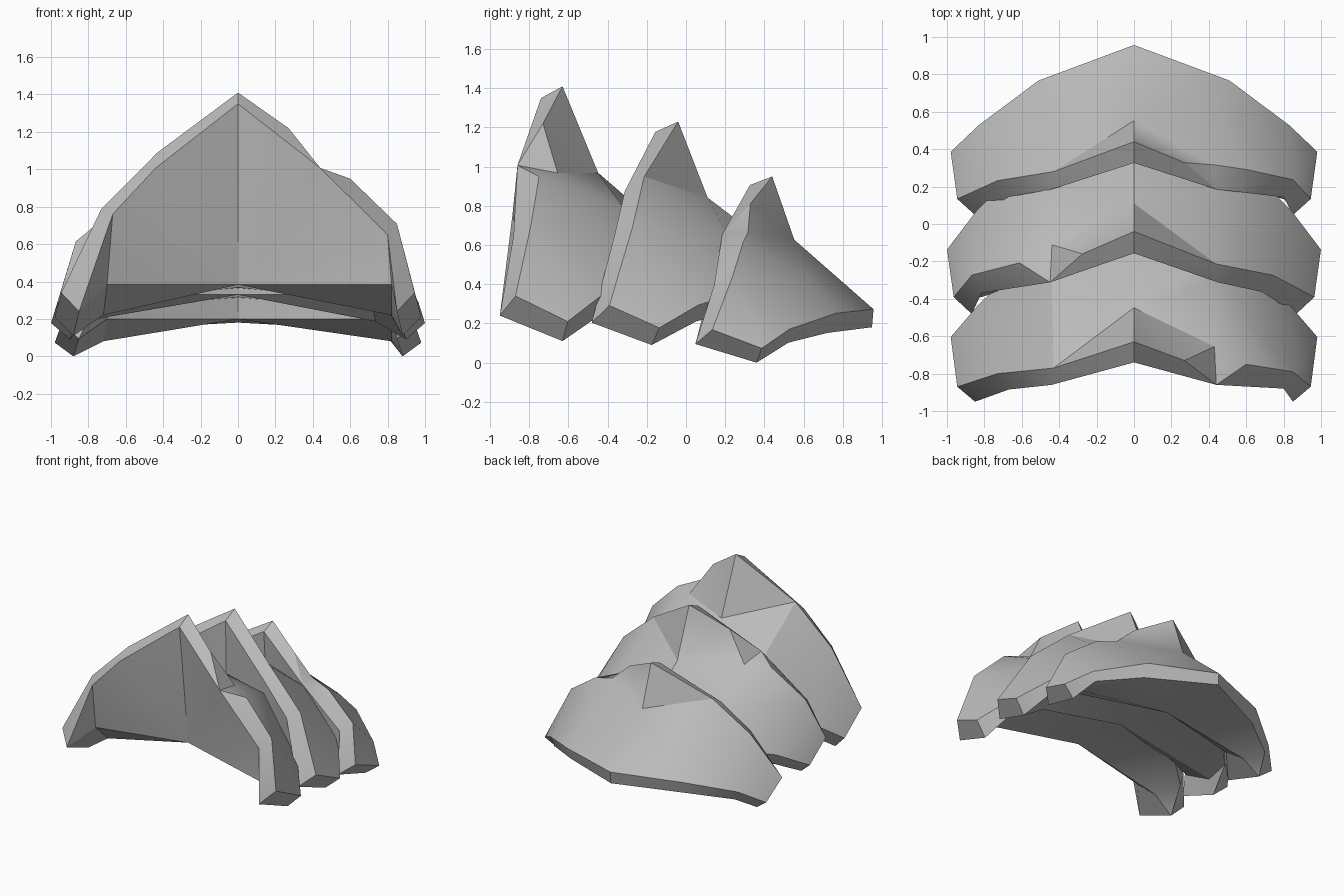
import bpy, bmesh, math

cube = bpy.data.objects.get("Cube")
if cube:
    bpy.data.objects.remove(cube, do_unlink=True)

grey = bpy.data.materials.new("plain_grey")
grey.use_nodes = True
colour = (0.5, 0.5, 0.5, 1)
grey.diffuse_color = colour
grey.node_tree.nodes["Principled BSDF"].inputs["Base Color"].default_value = colour

# Half plate outline: sideways, depth from the crest, height as a share of the plate
POINTS = dict(
    # inner and outer edges of the front rim
    in0=(0, -.11, .954), in1=(.44, -.23, .69), in2=(.67, -.255, .5), in3=(.85, -.32, .1),
    out0=(0, 0, 1), out1=(.43, -.14, .754), out2=(.73, -.17, .523), out3=(.945, -.24, .177),
    # bend at the top of the back surface
    mid0=(0, .14, .66),
    # upper and lower edges of the tail
    top0=(0, .574, .287), top1=(.51, .386, .266), top2=(.83, .154, .18), top3=(.98, .02, .077),
    low0=(0, .574, .19), low1=(.51, .35, .16), low2=(.8, .154, .107), low3=(.88, 0, 0),
    # arch under the plate
    apex=(0, 0, .21), arch=(.7, -.17, .21), heel=(.72, .01, .085))

# Changed points on the chipped side
CHIPPED = dict(in2=(.8, -.25, .415), out2=(.85, -.16, .46),
               arch=(.82, -.25, .21), heel=(.82, .01, .085),
               chip_a=(.27, -.1, .854), chip_b=(.6, -.12, .646))

# Faces of half a plate, by point name
FRONT = ["apex in0 in1", "apex in1 in2", "apex in2 arch", "arch in2 in3"]
UNDERSIDE = ["apex arch heel", "arch in3 low3 heel", "apex low0 low1", "apex low1 heel",
             "heel low1 low2", "heel low2 low3"]
LEG = ["in3 out3 top3 low3", "in2 out2 out3 in3", "out2 out3 top3 top2"]
BACK = ["mid0 top0 top1 mid1", "mid1 top1 top2", "mid1 top2 out2"]
TAIL = [f"top{i} low{i} low{i+1} top{i+1}" for i in range(3)]
BODY = FRONT + UNDERSIDE + LEG + BACK + TAIL
PLAIN_RIM = ["in0 out0 out1 in1", "in1 out1 out2 in2", "out0 mid0 out1",
             "out1 mid0 mid1", "out1 mid1 out2"]
CHIPPED_RIM = ["in0 out0 chip_a in1", "in1 chip_a chip", "in1 chip chip_b",
               "in1 chip_b out2 in2", "out0 mid0 chip_a", "chip_a mid0 chip",
               "chip mid0 mid1", "chip mid1 chip_b", "chip_b mid1 out2"]


def plate(name, crest_y, base, height, width, tail, lean, bend, chip_side, chip):
    bm = bmesh.new()
    for side in (-1, 1):
        points = dict(POINTS, mid1=(.44, .25, bend))
        rim = PLAIN_RIM
        if side == chip_side:
            points.update(CHIPPED, chip=chip)
            rim = CHIPPED_RIM
        verts = {}
        for key, (x, y, z) in points.items():
            depth = y * (tail if y > 0 else 1) - lean * (1 - z)
            verts[key] = bm.verts.new((side * x * width, crest_y + depth, base + z * height))
        for face in BODY + rim:
            bm.faces.new([verts[k] for k in face.split()])
    # join the halves on the centre line
    bmesh.ops.remove_doubles(bm, verts=bm.verts, dist=0.0005)
    bmesh.ops.recalc_face_normals(bm, faces=bm.faces)
    mesh = bpy.data.meshes.new(name)
    bm.to_mesh(mesh)
    bm.free()
    mesh.materials.append(grey)
    obj = bpy.data.objects.new(name, mesh)
    bpy.context.collection.objects.link(obj)
    bpy.ops.object.select_all(action='DESELECT')
    obj.select_set(True)
    bpy.context.view_layer.objects.active = obj
    bpy.ops.object.shade_smooth_by_angle(angle=math.radians(30))


# Three overlapping plates, front to back
deep_chip, small_chip = (.43, -.025, .66), (.43, -.1, .7)
plate("front_plate", -.63, .11, 1.3, 1, 1.3, 0, .51, 1, deep_chip)
plate("middle_plate", -.04, .09, 1.14, 1.02, 1.4, .135, .455, -1, deep_chip)
plate("rear_plate", .44, 0, .95, 1, 1, .08, .43, 1, small_chip)
